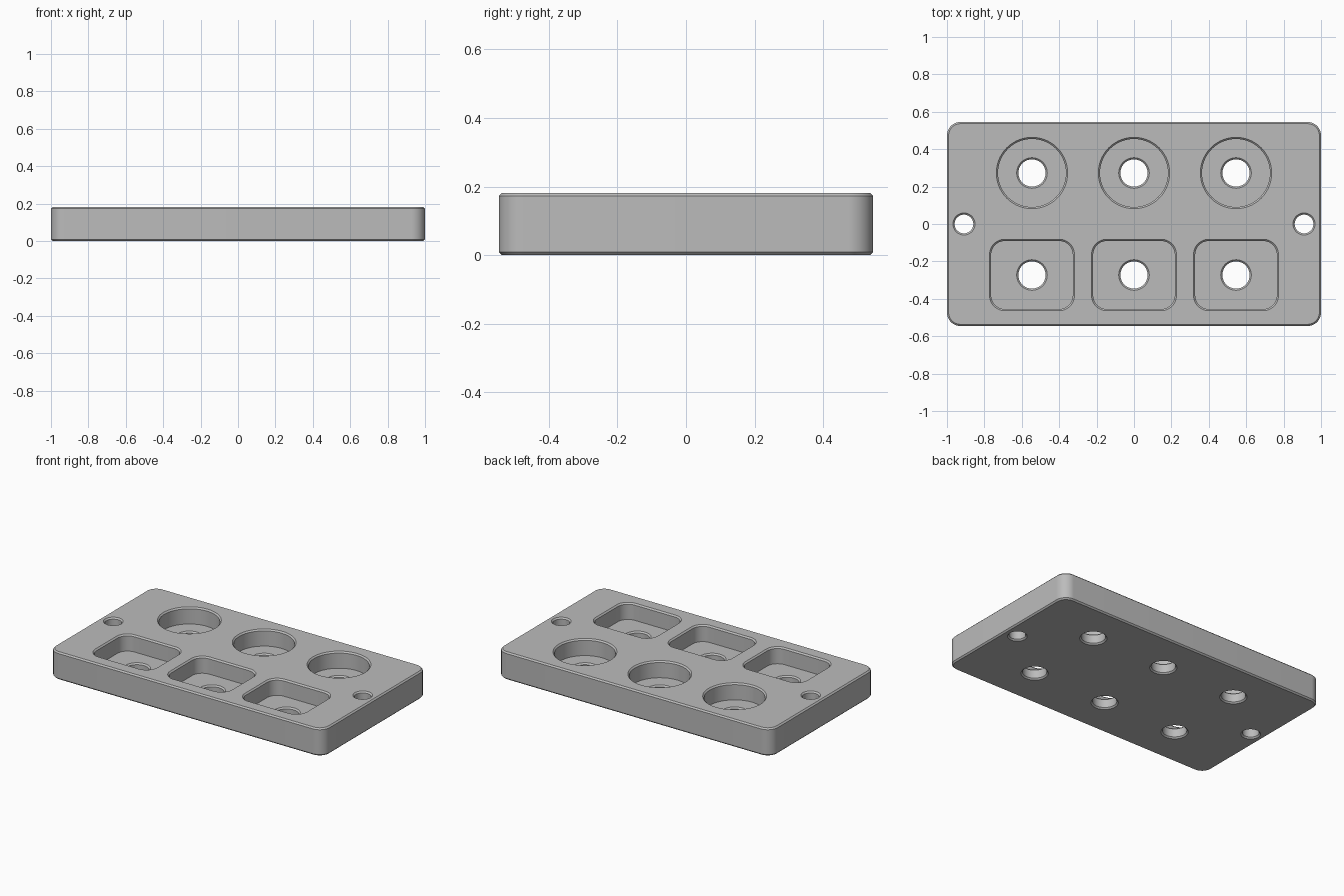
import bpy, bmesh, math

if "Cube" in bpy.data.objects:
    bpy.data.objects.remove(bpy.data.objects["Cube"], do_unlink=True)

UNIT = 2 / 110                      # drawing unit: the plate is 110 long
LENGTH, WIDTH, HEIGHT = 110, 60, 10
FLOOR, CHAMFER, OVER = 4, 0.5, 2
PITCH, ROW = 30, 15
STEPS = 14


def outline(half_x, half_y, radius, grow, centre):
    """Rounded rectangle, or a circle when both halves equal the radius."""
    points = []
    for corner, (sx, sy) in enumerate([(1, 1), (-1, 1), (-1, -1), (1, -1)]):
        for i in range(STEPS + 1):
            a = (corner + i / STEPS) * math.pi / 2
            points.append((centre[0] + sx * (half_x - radius) + (radius + grow) * math.cos(a),
                           centre[1] + sy * (half_y - radius) + (radius + grow) * math.sin(a)))
    return points


def loft(bm, centre, sections):
    """Closed solid through (shape, grow, z) sections, listed upwards."""
    rings = []
    for shape, grow, z in sections:
        rings.append([bm.verts.new((x * UNIT, y * UNIT, z * UNIT))
                      for x, y in outline(*shape, grow, centre)])
    for low, high in zip(rings, rings[1:]):
        for i in range(len(low)):
            j = (i + 1) % len(low)
            bm.faces.new((low[i], low[j], high[j], high[i]))
    bm.faces.new(rings[0][::-1])
    bm.faces.new(rings[-1])


def finish(bm, name):
    bmesh.ops.remove_doubles(bm, verts=bm.verts, dist=1e-5)
    bmesh.ops.recalc_face_normals(bm, faces=bm.faces)
    mesh = bpy.data.meshes.new(name)
    bm.to_mesh(mesh)
    bm.free()
    obj = bpy.data.objects.new(name, mesh)
    bpy.context.collection.objects.link(obj)
    return obj


def round_shape(radius):
    return (radius, radius, radius)


def bore(shape, top):
    """Through hole with a chamfer at each end, up to the given level."""
    return [(shape, CHAMFER, -OVER), (shape, CHAMFER, 0), (shape, 0, CHAMFER),
            (shape, 0, top - CHAMFER), (shape, CHAMFER, top)]


def mouth(shape):
    """Chamfered opening at the top face."""
    return [(shape, 0, HEIGHT - CHAMFER), (shape, CHAMFER, HEIGHT),
            (shape, CHAMFER, HEIGHT + OVER)]


# Plate body with chamfered rims
body = (LENGTH / 2, WIDTH / 2, 4)
bm = bmesh.new()
loft(bm, (0, 0), [(body, -CHAMFER, 0), (body, 0, CHAMFER),
                  (body, 0, HEIGHT - CHAMFER), (body, -CHAMFER, HEIGHT)])
plate = finish(bm, "tray_plate")

# Pockets with a bore in the floor: round at the back, rectangular in front
drain = round_shape(4)
bm = bmesh.new()
for x in (-PITCH, 0, PITCH):
    for y, pocket in ((ROW, round_shape(10)), (-ROW, (12, 10, 4))):
        loft(bm, (x, y), bore(drain, FLOOR) + [(pocket, 0, FLOOR)] + mouth(pocket))

# Mounting holes at both ends
screw = round_shape(2.75)
for x in (-50, 50):
    loft(bm, (x, 0), bore(screw, HEIGHT) + [(screw, CHAMFER, HEIGHT + OVER)])
cutter = finish(bm, "pocket_cutter")
cutter.hide_render = True

# Cut everything out of the plate
cut = plate.modifiers.new("pockets", "BOOLEAN")
cut.operation = "DIFFERENCE"
cut.solver = "EXACT"
cut.object = cutter
bpy.ops.object.select_all(action="DESELECT")
plate.select_set(True)
bpy.context.view_layer.objects.active = plate
bpy.ops.object.modifier_apply(modifier=cut.name)
bpy.data.objects.remove(cutter, do_unlink=True)
bpy.ops.object.shade_smooth_by_angle(angle=math.radians(30))

# One plain grey
grey = bpy.data.materials.new("plain_grey")
grey.use_nodes = True
colour = (0.5, 0.5, 0.5, 1)
grey.diffuse_color = colour
grey.node_tree.nodes["Principled BSDF"].inputs["Base Color"].default_value = colour
plate.data.materials.clear()
plate.data.materials.append(grey)
